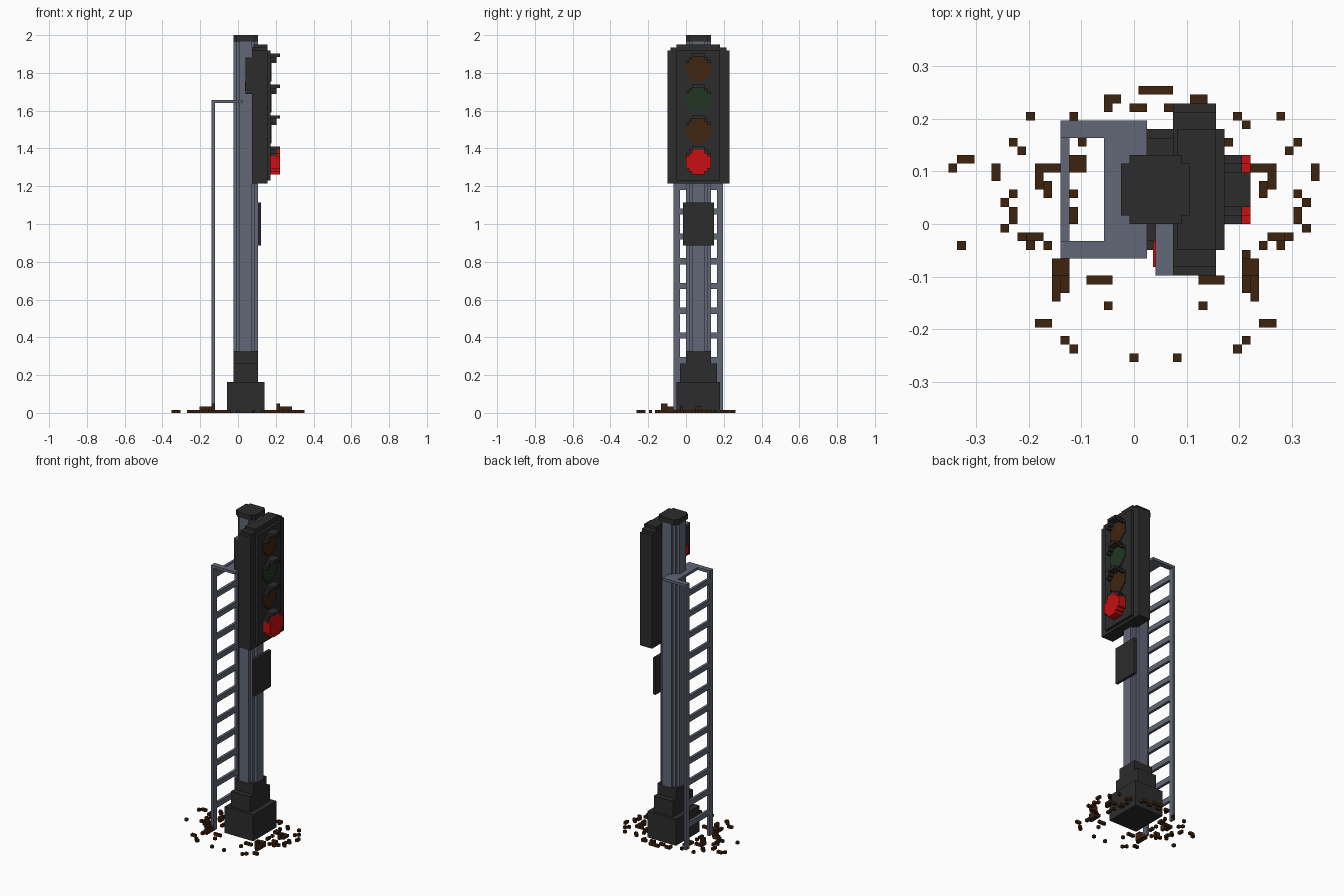
import bpy, bmesh
from mathutils import Vector

if "Cube" in bpy.data.objects:
    bpy.data.objects.remove(bpy.data.objects["Cube"])

V = 2 / 122            # size of one block
CX, CY = 2.5, 4        # post axis, in blocks


def material(name, rgb):
    m = bpy.data.materials.new(name)
    m.diffuse_color = (*rgb, 1)
    m.use_nodes = True
    b = m.node_tree.nodes["Principled BSDF"]
    b.inputs["Base Color"].default_value = (*rgb, 1)
    b.inputs["Roughness"].default_value = 0.8
    return m


DARK = material("charcoal", (0.025, 0.025, 0.025))
STEEL = material("blue_grey_steel", (0.122, 0.136, 0.184))
RED = material("lit_red", (0.58, 0.005, 0.005))
AMBER = material("unlit_amber", (0.05, 0.018, 0.005))
GREEN = material("unlit_green", (0.015, 0.037, 0.017))
BROWN = material("ballast_brown", (0.047, 0.016, 0.004))


def finish(name, bm, mat):
    bmesh.ops.recalc_face_normals(bm, faces=bm.faces)
    me = bpy.data.meshes.new(name)
    bm.to_mesh(me)
    bm.free()
    me.materials.append(mat)
    ob = bpy.data.objects.new(name, me)
    bpy.context.collection.objects.link(ob)
    return ob


def boxes(name, mat, items):
    """Each item is (x0, x1, y0, y1, z0, z1) in blocks."""
    bm = bmesh.new()
    for x0, x1, y0, y1, z0, z1 in items:
        vs = bmesh.ops.create_cube(bm, size=1)["verts"]
        for v in vs:
            v.co = Vector(((x0 + x1) / 2 + v.co.x * (x1 - x0),
                           (y0 + y1) / 2 + v.co.y * (y1 - y0),
                           (z0 + z1) / 2 + v.co.z * (z1 - z0))) * V
    return finish(name, bm, mat)


ROUND = [(4, 2), (3, 2), (3, 3), (2, 3), (2, 4)]
NOTCHED = [(4, 3), (3, 3), (3, 4)]


def prism(name, mat, quarter, place, a, b):
    """Stepped disc extruded from a to b; place maps (u, v, w) to blocks."""
    loop, q = [], quarter
    for _ in range(4):
        loop += q
        q = [(-y, x) for x, y in q]
    bm = bmesh.new()
    f = bm.faces.new([bm.verts.new(Vector(place(u, v, a)) * V) for u, v in loop])
    new = bmesh.ops.extrude_face_region(bm, geom=[f])["geom"]
    shift = (Vector(place(0, 0, b)) - Vector(place(0, 0, a))) * V
    bmesh.ops.translate(bm, vec=shift, verts=[g for g in new if isinstance(g, bmesh.types.BMVert)])
    return finish(name, bm, mat)


def upright(u, v, w):
    return (CX + u, CY + v, w)


# Stepped foot, post and cap
boxes("foot", DARK, [(-3.5, 8.5, -3, 11, 0, 10),
                     (-1.5, 6.5, -2, 10, 10, 16),
                     (-1.5, 6.5, 0, 8, 16, 20)])
prism("post", STEEL, ROUND, upright, 20, 120)
prism("post_cap", DARK, NOTCHED, upright, 120, 122)

# Signal head with raised face and stepped top
boxes("signal_head", DARK, [(4.5, 9.5, -6, 14, 74, 117),
                            (4.5, 9.5, -5, 13, 117, 118),
                            (5, 9.5, -3, 11, 118, 119)])
boxes("signal_face", DARK, [(9.5, 10.5, -3, 11, 75, 117)])

# Four lamps with hoods; the lowest one is lit and stands out
for i, (name, mat, z, out) in enumerate([("top_amber_lamp", AMBER, 111, 10.8),
                                         ("green_lamp", GREEN, 101, 10.8),
                                         ("lower_amber_lamp", AMBER, 91, 10.8),
                                         ("red_lamp", RED, 81, 13.5)]):
    prism(name, mat, ROUND, lambda u, v, w: (w, CY + u, z + v), 10.5, out)
    hood = [(10.5, 13.5, 2, 6, z + 4, z + 5)]
    for s in (0, 6):
        hood.append((10.5, 12.5, 1 + s - s // 6, 2 + s - s // 6, z + 3, z + 4))
        hood.append((10.5, 12.5, s + s // 6, s + 1 + s // 6, z + 2, z + 3))
    boxes("lamp_hood_%d" % (i + 1), DARK, hood)

# Small rear repeater on the back of the head
boxes("rear_repeater", DARK, [(2.5, 4.5, -6, 0.5, 103, 114.6)])
boxes("rear_repeater_top", STEEL, [(2.5, 4.5, -6, 0.5, 114.6, 115)])
boxes("rear_repeater_lamp", RED, [(2.2, 2.5, -5, -2, 104, 107)])

# Plate on the post
boxes("plate", DARK, [(6.5, 7.5, -1, 9, 54, 68)])

# Ladder with its bracket around the post
boxes("ladder_rails", STEEL, [(-8.5, -7.5, y, y + 2, 0, 101) for y in (-4, 10)])
boxes("ladder_rungs", STEEL, [(-8.5, -7.5, -2, 10, 8 * k, 8 * k + 2) for k in range(1, 13)])
boxes("ladder_bracket", STEEL, [(-7.5, 1.5, -4, -2, 100, 101),
                                (-7.5, 1.5, 10, 12, 100, 101),
                                (-3.5, 1.5, -2, 10, 100, 101)])

# Scattered ballast: distance from the post axis and y, mirrored in x
single = [(14, 12), (16, 9), (15, 8), (13, 5), (13, 4), (16, 3), (17, 2), (17, -1),
          (15, -2), (14, -3), (12, -3), (10, -4), (5, -10), (10, -14), (9, -15),
          (2, -16), (5, 13), (9, 12), (10, 11), (8, 9), (9, 3)]
# distance, y, width, depth, height
runs = [(18, 5, 1, 2, 1), (11, 6, 3, 1, 1), (12, 3, 1, 2, 2), (16, 0, 1, 2, 1),
        (13, -2, 2, 1, 2), (10, -6, 2, 2, 2), (11, -9, 1, 3, 1), (10, -8, 1, 2, 3),
        (5, -7, 3, 1, 1), (12, -12, 2, 1, 1), (4, 14, 2, 1, 1), (0, 15, 2, 1, 1),
        (1, 13, 2, 1, 1), (8, 6, 2, 2, 1), (9, 0, 1, 2, 1)]
stones = []
for d, y, w, h, t in [(d, y, 1, 1, 1) for d, y in single] + runs:
    stones.append((CX + d, CX + d + w, y, y + h, 0, t))
    stones.append((CX - d - w, CX - d, y, y + h, 0, t))
# Stray stones at the far left
for d, y, w in [(23, 6, 1), (21, 7, 2), (22, -3, 1)]:
    stones.append((CX - d - w, CX - d, y, y + 1, 0, 1))
# Stray stone at the far right
stones.append((CX + 18, CX + 19, 5, 7, 0, 1))
boxes("ballast", BROWN, stones[:-1])
